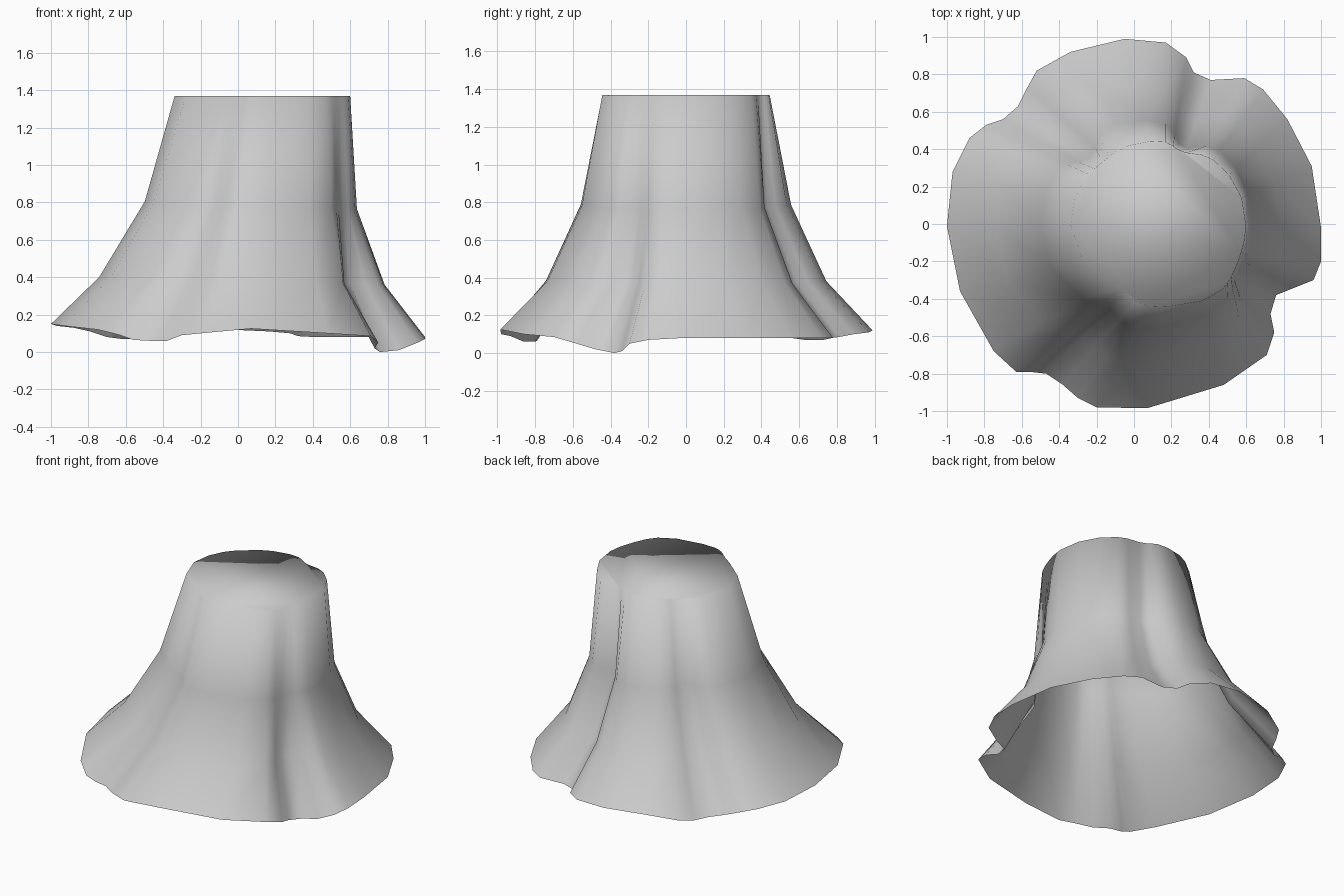
import bpy, bmesh
from math import atan2, cos, sin, exp, radians

if "Cube" in bpy.data.objects:
    bpy.data.objects.remove(bpy.data.objects["Cube"])

# wavy hem of the flared stump, counterclockwise from the right (x, y, z)
HEM = [
    (1.0, -.02, .08), (.95, .31, .08), (.82, .56, .08), (.69, .72, .08), (.59, .78, .08), (.41, .77, .08),
    (.32, .81, .085), (.28, .89, .10), (.17, .97, .11), (-.05, .99, .12), (-.34, .92, .12), (-.52, .82, .09),
    (-.57, .73, .07), (-.62, .63, .07), (-.70, .56, .08), (-.79, .53, .11), (-.88, .46, .13), (-.97, .28, .14),
    (-1.0, -.01, .15), (-.93, -.36, .14), (-.75, -.68, .12), (-.63, -.79, .09), (-.56, -.79, .065), (-.47, -.80, .06),
    (-.38, -.86, .06), (-.30, -.93, .09), (-.20, -.98, .10), (.07, -.985, .125), (.48, -.86, .10), (.71, -.70, .085),
    (.75, -.58, .05), (.73, -.48, .02), (.76, -.38, 0), (.86, -.34, .01), (.96, -.30, .05), (1.0, -.20, .07)]

# fold valleys (negative depth bulges outwards):
# angle, width, twist towards the top, depth at each ring (top, middle, lower)
FOLDS = [(64, 11, 8, (.04, .08, .05)),
         (134, 10, -4, (.01, .07, .06)),
         (232, 14, 11, (.01, .06, .05)),
         (222, 22, 0, (.05, 0, 0)),
         (327, 10, -4, (-.01, 0, .07)),
         (310, 16, 0, (-.035, -.03, 0))]

# rings from top: height, spread on the left, spread on the right
RINGS = [(1.37, 0, 0), (.785, .24, .09), (.38, .61, .46)]


def bump(a, centre, width):
    d = (a - radians(centre) + 3.14159) % 6.28318 - 3.14159
    return exp(-(d / radians(width)) ** 2)


bm = bmesh.new()
rings = []
for k, (z, left, right) in enumerate(RINGS):
    ring = []
    for hx, hy, hz in HEM:
        a0 = atan2(hy, hx)
        a = a0 + sum(radians(s) * bump(a0, c, w + 14) for c, w, s, _ in FOLDS)
        d = sum(depth[k] * bump(a0, c, w) for c, w, _, depth in FOLDS)
        tx, ty = .13 + .47 * cos(a), .445 * sin(a)
        t = left + (right - left) * (1 + cos(a0)) / 2
        tilt = 0
        if k:
            t += .04 * sin(a0) ** 2 * (1 if k == 1 else .3)
            tilt = -.02 * hx
        ring.append(bm.verts.new((tx + (hx - tx) * t - d * cos(a),
                                  ty + (hy - ty) * t - d * sin(a), z + tilt)))
    rings.append(ring)
rings.append([bm.verts.new(p) for p in HEM])

# side wall, open underneath
n = len(HEM)
for up, lo in zip(rings, rings[1:]):
    for i in range(n):
        j = (i + 1) % n
        bm.faces.new((lo[i], lo[j], up[j], up[i]))
# flat top
bm.faces.new(rings[0])

for f in bm.faces:
    f.smooth = True
mesh = bpy.data.meshes.new("tree_stump")
bm.to_mesh(mesh)
bm.free()
bpy.context.collection.objects.link(bpy.data.objects.new("tree_stump", mesh))
